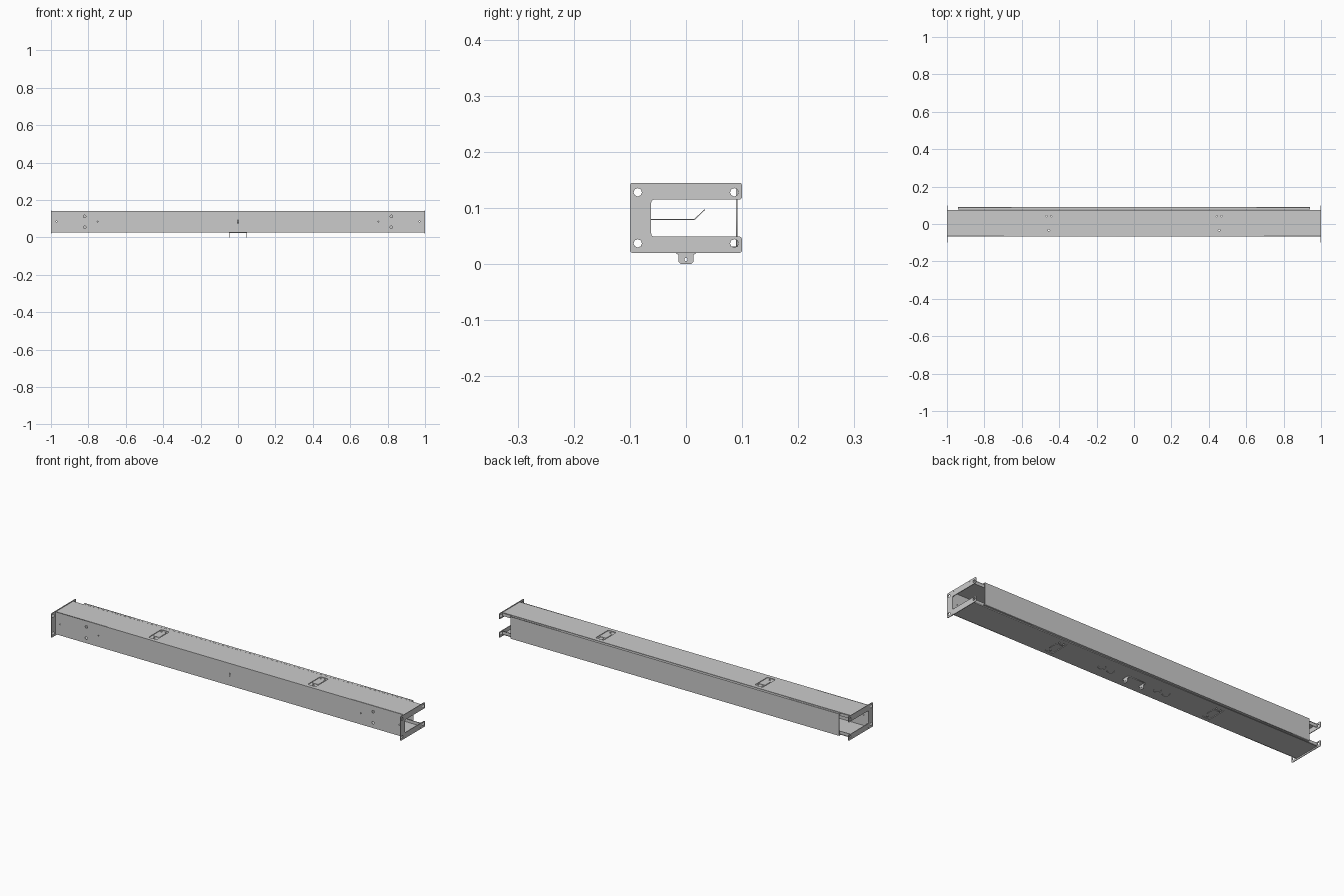
import bpy
import math
from mathutils import Matrix, Vector

if "Cube" in bpy.data.objects:
    bpy.data.objects.remove(bpy.data.objects["Cube"])

# Axes of each sheet plane: local (u, v, normal) to world
PLANES = {
    'xy': Matrix.Identity(4),
    'xz': Matrix(((1, 0, 0, 0), (0, 0, -1, 0), (0, 1, 0, 0), (0, 0, 0, 1))),
    'yz': Matrix(((0, 0, 1, 0), (1, 0, 0, 0), (0, 1, 0, 0), (0, 0, 0, 1))),
}
NORMALS = {'xy': (0, 0, 1), 'xz': (0, 1, 0), 'yz': (1, 0, 0)}


def rect(u0, u1, v0, v1):
    return [(u0, v0), (u1, v0), (u1, v1), (u0, v1)]


def circle(u, v, r, n=12):
    return [(u + r * math.cos(2 * math.pi * i / n), v + r * math.sin(2 * math.pi * i / n))
            for i in range(n)]


def rounded(pts, r, steps=5):
    out = []
    for i, p in enumerate(pts):
        p = Vector(p)
        a, b = Vector(pts[i - 1]) - p, Vector(pts[(i + 1) % len(pts)]) - p
        a, b = p + a.normalized() * r, p + b.normalized() * r
        for k in range(steps + 1):
            t = k / steps
            out.append(tuple((1 - t) ** 2 * a + 2 * t * (1 - t) * p + t * t * b))
    return out


def sheet(name, plane, level, loops, thick=0.003):
    """Flat sheet centred on level; the first loop is the outline, the others are holes."""
    cu = bpy.data.curves.new(name, 'CURVE')
    cu.dimensions, cu.fill_mode, cu.extrude = '2D', 'BOTH', thick / 2
    for pts in loops:
        s = cu.splines.new('POLY')
        s.points.add(len(pts) - 1)
        for q, (u, v) in zip(s.points, pts):
            q.co = (u, v, 0, 1)
        s.use_cyclic_u = True
    ob = bpy.data.objects.new(name, cu)
    bpy.context.collection.objects.link(ob)
    ob.matrix_world = Matrix.Translation(Vector(NORMALS[plane]) * level) @ PLANES[plane]
    bpy.ops.object.select_all(action='DESELECT')
    ob.select_set(True)
    bpy.context.view_layer.objects.active = ob
    bpy.ops.object.convert(target='MESH')
    return bpy.context.object


L = 0.997            # half length of the channel
Z0, Z1 = 0.027, 0.142
Y0, Y1 = -0.068, 0.076
ZM = (Z0 + Z1) / 2
LX = 0.455           # latch plate position

# Channel front wall with fixing holes
holes = [circle(sx * 0.82, z, 0.007) for sx in (-1, 1) for z in (0.054, 0.112)]
holes += [circle(x, ZM, 0.003, 8) for x in (-0.97, -0.75, 0.75, 0.97)]
holes.append(rect(-0.002, 0.002, ZM - 0.009, ZM + 0.009))
sheet('channel_front_wall', 'xz', Y0 + 0.0015, [rect(-L, L, Z0, Z1)] + holes)

# Channel top and bottom walls with recesses, lips along the open side
for label, z, s in (('top', Z1, -1), ('bottom', Z0, 1)):
    recess = [rounded(rect(x - 0.023, x + 0.023, -0.048, 0.056), 0.008) for x in (-LX, LX)]
    if label == 'bottom':
        recess += [circle(x, 0, 0.018, 20) for x in (-0.185, -0.135, 0.135, 0.185)]
    sheet('channel_%s_wall' % label, 'xy', z + s * 0.0015,
          [rect(-L, L, Y0 + 0.003, Y1)] + recess)
    sheet('channel_%s_lip' % label, 'xz', Y1 - 0.0015,
          [rect(-L, L, *sorted((z + s * 0.003, z + s * 0.018)))])
    # Latch plates set into the recesses
    for x in (-LX, LX):
        sheet('latch_plate_' + label, 'xy', z + s * 0.004, [
            rounded(rect(x - 0.024, x + 0.024, -0.049, 0.057), 0.008),
            circle(x - 0.012, 0.042, 0.004, 8), circle(x + 0.012, 0.042, 0.004, 8),
            circle(x, -0.034, 0.005, 8)], 0.002)
        sheet('latch_cover_' + label, 'xy', z + s * 0.002,
              [rect(x - 0.018, x + 0.018, -0.02, 0.03)], 0.002)

# Round knockouts in the bottom wall
for x in (-0.185, -0.135, 0.135, 0.185):
    sheet('knockout', 'xy', Z0 + 0.0025, [circle(x, 0, 0.0165, 20)], 0.003)

# Removable cover closing the open back, with folded edges
CX = 0.94
sheet('cover_panel', 'xz', 0.0905, [rect(-CX, CX, Z0 + 0.001, Z1 - 0.001)])
for z in (Z0 + 0.0025, Z1 - 0.0025):
    sheet('cover_fold', 'xy', z, [rect(-CX, CX, 0.0785, 0.089)])

# C-shaped end flanges with bolt holes and protruding weld tabs
outline = [(-0.1, 0.02), (0.1, 0.02), (0.1, 0.049), (-0.062, 0.049),
           (-0.062, 0.115), (0.1, 0.115), (0.1, 0.145), (-0.1, 0.145)]
for sx in (-1, 1):
    bolts = [circle(y, z, 0.0075, 8) for y in (-0.086, 0.086) for z in (0.037, 0.128)]
    sheet('end_flange', 'yz', sx * 0.9978, [rounded(outline, 0.006)] + bolts, 0.0035)
    for y in (-0.056, 0.056):
        for z in (Z0 - 0.001, Z1 - 0.003):
            sheet('weld_tab', 'yz', sx * 0.998,
                  [rect(y - 0.009, y + 0.009, z - 0.0015, z + 0.0015)], 0.004)

# Inner cable clips with a bent tip
clip = [(-0.066, 0.079), (0.0155, 0.079), (0.034, 0.0965), (0.033, 0.0978),
        (0.015, 0.0805), (-0.066, 0.0805)]
for x in (-0.75, 0, 0.75):
    sheet('cable_clip', 'yz', x, [clip], 0.03)

# Hanger bracket under the middle: base plate and two tabs folded down
sheet('hanger_base', 'xy', 0.0255, [rect(-0.048, 0.048, -0.018, 0.018)])
tab = [(-0.018, 0.027), (-0.018, 0.019), (-0.0135, 0.017), (-0.0135, 0.004), (-0.0095, 0),
       (0.0095, 0), (0.0135, 0.004), (0.0135, 0.017), (0.018, 0.019), (0.018, 0.027)]
for sx in (-1, 1):
    sheet('hanger_tab', 'yz', sx * 0.0465, [tab, circle(0, 0.008, 0.003, 10)])
